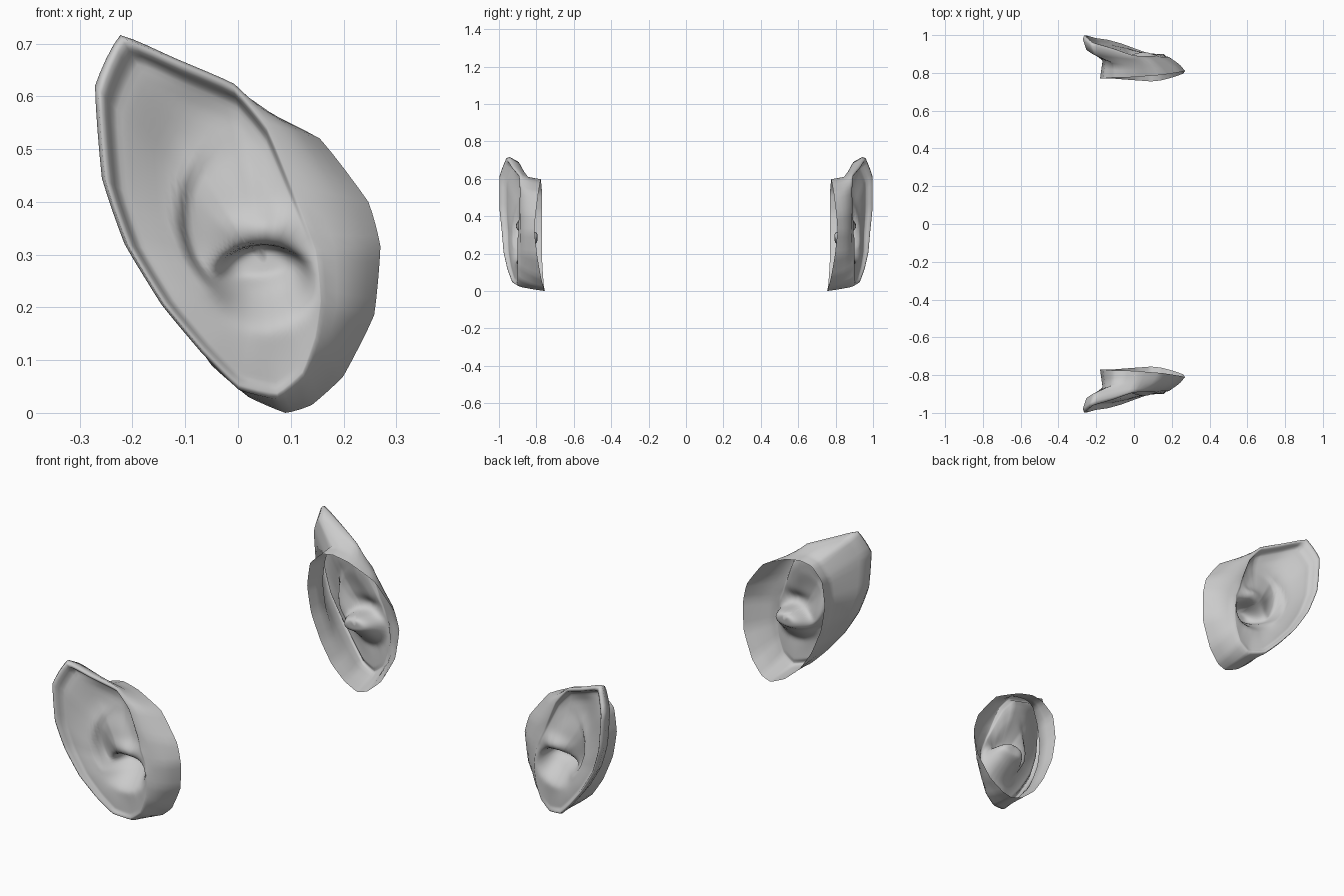
import bpy, bmesh
from math import exp
from mathutils import Vector

if "Cube" in bpy.data.objects:
    bpy.data.objects.remove(bpy.data.objects["Cube"])

# rim of the ear (x, y, z), starting at the pointed tip and running down the back
RIM = [(-.226, -.96, .719), (-.271, -.997, .62), (-.258, -.997, .445), (-.215, -.985, .32),
       (-.145, -.975, .205), (-.07, -.955, .115), (0, -.93, .045), (.075, -.905, .028),
       (.125, -.9, .07), (.15, -.9, .14), (.16, -.895, .21), (.15, -.893, .31),
       (.105, -.893, .43), (.055, -.888, .55), (-.01, -.893, .627), (-.12, -.93, .675)]
# open edge that meets the head, matching point for point
OPENING = [(-.11, -.775, .585), (-.165, -.77, .53), (-.18, -.77, .42), (-.16, -.77, .30),
           (-.11, -.77, .18), (-.05, -.765, .09), (.02, -.76, .03), (.09, -.755, 0),
           (.14, -.76, .015), (.2, -.775, .07), (.258, -.795, .185), (.27, -.81, .315),
           (.247, -.805, .4), (.155, -.79, .52), (.03, -.78, .58), (-.05, -.775, .597)]
# strength of the rolled lip at each point (0 = blends into the cheek)
LIP = [1, 1, 1, .9, .7, .5, .3, .1, 0, 0, 0, 0, .2, .65, 1, 1]
# how far the back of the flap stands free of the head
FREE = [.7, 1, 1, 1, .9, .6, .2, 0, 0, 0, 0, 0, 0, 0, .05, .35]
CANAL = Vector((.048, -.9, .265))
STEPS = 4


def smooth(a, b, v):
    t = min(1, max(0, (v - a) / (b - a)))
    return t * t * (3 - 2 * t)


def gauss(x, z, cx, cz, rx, rz):
    return exp(-((x - cx) / rx) ** 2 - ((z - cz) / rz) ** 2)


def spline(points):
    """Closed curve through the points, tight enough to keep the faceted outline."""
    out, n = [], len(points)
    for i in range(n):
        a, b, c, d = (Vector(points[(i + k) % n]) for k in (-1, 0, 1, 2))
        for s in range(STEPS):
            t = s / STEPS
            m0, m1 = (c - a) * .3, (d - b) * .3
            out.append(b.lerp(c, t).lerp(b * (2*t**3 - 3*t*t + 1) + m0 * (t**3 - 2*t*t + t)
                       + c * (3*t*t - 2*t**3) + m1 * (t**3 - t*t), .5))
    return out


def spread(values):
    """Weights interpolated to the spline resolution."""
    n = len(values)
    return [values[i] + (values[(i + 1) % n] - values[i]) * s / STEPS
            for i in range(n) for s in range(STEPS)]


def inner_point(r, w, t):
    """Sculpted bowl of the ear, t = 0 at the rim, 1 in the ear canal."""
    p = r.lerp(CANAL, t)
    x, z = p.x, p.z
    plane = -.925 + .22 * x
    y = r.y + (plane - r.y) * smooth(0, .7, t)
    # rolled lip and upper hollow
    y += w * .036 * smooth(.04, .12, t) * (1 - smooth(.35, .9, t))
    y += .035 * gauss(x, z, -.09, .52, .1, .13) * smooth(.04, .25, t)
    # curved step down behind the inner fold, fading towards the cheek
    q = (((x - .03) / .145) ** 2 + ((z - .37) / .165) ** 2) ** .5
    s = max(0, (x + .075) * .87 + (z - .29) * .49)
    a = (x + .075) * .49 - (z - .29) * .87
    y += .05 * (1 - smooth(.86, 1.02, q)) * exp(-(s / .13) ** 2 - (a / .14) ** 2)
    # ridge above the canal and front cheek bump
    y -= .02 * gauss(x, z, .06, .35, .07, .03)
    y -= .012 * gauss(x, z, .14, .25, .035, .06)
    # canal: steep under its hood, sloping out towards the lobe
    rz = .055 if z > .25 else .07
    pit = exp(-(((x - .048) / .078) ** 2 + ((z - .25) / rz) ** 2) ** 2)
    return Vector((x + .12 * (x - .05) * pit, y + .1 * pit, z + .035 * pit))


def build_ear(name, side):
    rim, opening = spline(RIM), spline(OPENING)
    lip, free = spread(LIP), spread(FREE)
    n = len(rim)
    # back of the ear: opening, neck, crease, back of flap, outer edge
    neck, crease, back, edge = [], [], [], []
    for o, r, w, f in zip(opening, rim, lip, free):
        tucked = o.lerp(CANAL, .06)
        tucked.y = o.y + (r.y - o.y) * .42
        # unattached side tucks in, cheek side rounds over softly
        soft = o.lerp(r, .4)
        soft.y -= .016 * (1 - f)
        k = soft.lerp(tucked, f)
        b = r.lerp(CANAL, .06)
        b.y = r.y + .075
        half = o.lerp(r, .72)
        half.y -= .015 * (1 - f)
        neck_point = o.lerp(k, .5)
        neck_point.y -= .005 * (1 - f)
        crease.append(k)
        neck.append(neck_point)
        back.append(half.lerp(b, f))
        e = r.lerp(o, .08 * (1 - f))
        e.y += .02 * f - .002 * (1 - f)
        edge.append(e)
    rings = [opening, neck, crease, back, edge]
    # inside of the ear, ring by ring
    steps = [.02, .04, .06, .08, .105, .13, .16, .2, .25, .3, .35, .4, .44, .48]
    steps += [.51 + .03 * i for i in range(16)]
    for t in steps:
        rings.append([inner_point(r, w, t) for r, w in zip(rim, lip)])

    bm = bmesh.new()
    rows = [[bm.verts.new((p.x, -side * p.y, p.z)) for p in ring] for ring in rings]
    for a, b in zip(rows, rows[1:]):
        for i in range(n):
            j = (i + 1) % n
            bm.faces.new((a[i], a[j], b[j], b[i]))
    bm.faces.new(rows[-1])
    bmesh.ops.recalc_face_normals(bm, faces=bm.faces)
    # outside of the bowl must face away from the head
    bm.faces.ensure_lookup_table()
    if bm.faces[-1].normal.y * side < 0:
        bmesh.ops.reverse_faces(bm, faces=bm.faces)
    for f in bm.faces:
        f.smooth = True
    mesh = bpy.data.meshes.new(name)
    bm.to_mesh(mesh)
    bm.free()
    bpy.context.collection.objects.link(bpy.data.objects.new(name, mesh))


build_ear("front_ear", -1)
build_ear("back_ear", 1)
